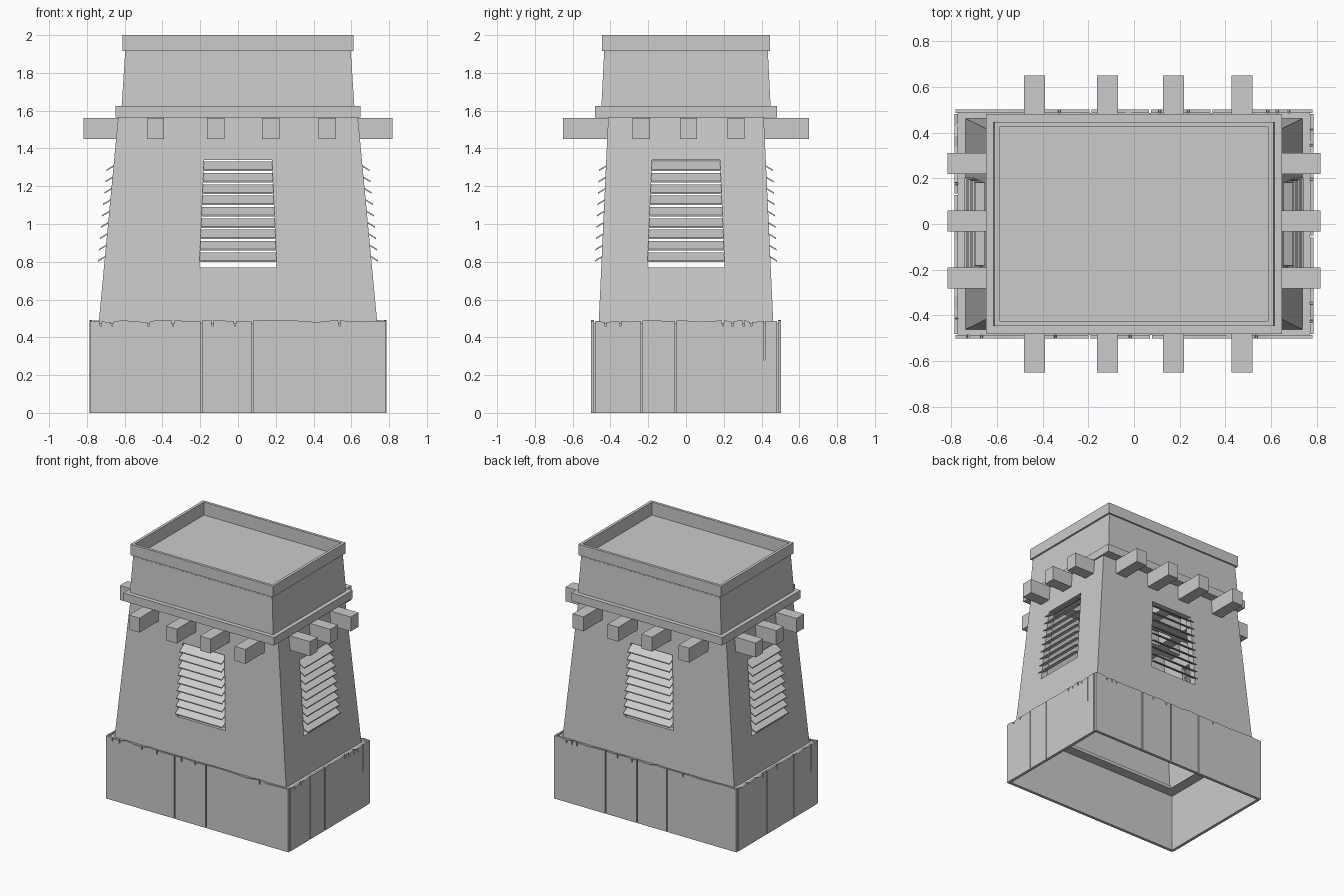
import bpy, bmesh, random

if "Cube" in bpy.data.objects:
    bpy.data.objects.remove(bpy.data.objects["Cube"])
random.seed(4)

Z0, Z1 = 0.475, 1.58            # tower wall bottom / top


def make(name, bm, recalc=True):
    if recalc:
        bmesh.ops.recalc_face_normals(bm, faces=bm.faces)
    me = bpy.data.meshes.new(name)
    bm.to_mesh(me)
    bm.free()
    ob = bpy.data.objects.new(name, me)
    bpy.context.collection.objects.link(ob)
    return ob


def place(side, u, out, z):
    """u runs left to right as seen from outside; side 0..3 = front, right, back, left"""
    return [(u, -out, z), (out, u, z), (-u, out, z), (-out, -u, z)][side]


def prism(bm, a, b):
    """Solid between two matching point loops"""
    va, vb = [bm.verts.new(p) for p in a], [bm.verts.new(p) for p in b]
    n = len(a)
    bm.faces.new(va)
    bm.faces.new(vb[::-1])
    for i in range(n):
        j = (i + 1) % n
        bm.faces.new((va[i], vb[i], vb[j], va[j]))


def loft(name, rings, closed):
    """Rectangular rings (half x, half y, z): capped solid, or closed hollow frame"""
    bm = bmesh.new()
    rs = [[bm.verts.new((sx * x, sy * y, z)) for sx, sy in
           ((-1, -1), (1, -1), (1, 1), (-1, 1))] for x, y, z in rings]
    for k in range(len(rs) if closed else len(rs) - 1):
        a, b = rs[k], rs[(k + 1) % len(rs)]
        for i in range(4):
            j = (i + 1) % 4
            bm.faces.new((a[i], a[j], b[j], b[i]))
    if not closed:
        bm.faces.new(rs[0])
        bm.faces.new(rs[-1])
    return make(name, bm)


def wall_size(z):
    t = (z - 0.48) / 1.08
    return 0.737 - 0.102 * t, 0.462 - 0.05 * t


def wall_out(side, z):
    return wall_size(z)[1 - side % 2]


def window_half(z):
    return 0.205 - 0.025 * (z - 0.77) / 0.57


# Hollow base core with an inward ledge
loft("base_core", [(0.772, 0.487, 0), (0.772, 0.487, 0.475), (0.68, 0.40, 0.475),
                   (0.68, 0.40, 0.45), (0.764, 0.479, 0.45), (0.764, 0.479, 0)], True)

# Base cladding: panels with gaps between them and a chipped top edge
gaps = [[-0.195, 0.075], [-0.235, -0.055], [-0.34, -0.07, 0.19], [-0.13, 0.2]]
bm = bmesh.new()
for side in range(4):
    half, out = ((0.787, 0.502), (0.486, 0.787))[side % 2]
    cuts = [-half] + gaps[side] + [half]
    for a, b in zip(cuts, cuts[1:]):
        a, b = a + 0.004, b - 0.004
        top, u = [(a, 0.488)], a + 0.05
        while u < b - 0.04:
            h = random.uniform(0.48, 0.492)
            top.append((u, h))
            if random.random() < 0.35:
                top += [(u + 0.003, 0.46), (u + 0.009, 0.458), (u + 0.011, h)]
            u += random.uniform(0.04, 0.09)
        if side % 2 and a < 0.415 < b:      # long crack near the corner
            top = [p for p in top if not 0.39 < p[0] < 0.44]
            top += [(0.412, 0.486), (0.413, 0.28), (0.418, 0.28), (0.419, 0.486)]
            top.sort(key=lambda p: p[0])
        loop = [(b, 0), (b, 0.487)] + top[::-1] + [(a, 0)]
        prism(bm, [place(side, u, out, z) for u, z in loop],
              [place(side, u, out - 0.015, z) for u, z in loop])
make("base_cladding", bm)

# Tapered tower shell with a window opening in each wall
bm = bmesh.new()
for side in range(4):
    def ring(zs, half):
        return [bm.verts.new(place(side, s * half(z), wall_out(side, z), z))
                for s, z in ((-1, zs[0]), (1, zs[0]), (1, zs[1]), (-1, zs[1]))]
    outer = ring((Z0, Z1), lambda z: wall_size(z)[side % 2])
    inner = ring((0.77, 1.34), window_half)
    for i in range(4):
        j = (i + 1) % 4
        bm.faces.new((outer[i], outer[j], inner[j], inner[i]))
bmesh.ops.remove_doubles(bm, verts=bm.verts, dist=0.001)
tower = make("tower_walls", bm, False)
mod = tower.modifiers.new("thickness", 'SOLIDIFY')
mod.thickness = 0.05
mod.offset = -1
mod.use_even_offset = True

# Tilted louver slats
bm = bmesh.new()
for side in range(4):
    for i in range(9):
        z = 0.80 + i * 0.06
        w, d = window_half(z) - 0.001, wall_out(side, z)
        prof = [(d + 0.035, z), (d + 0.035, z + 0.008),
                (d - 0.035, z + 0.05), (d - 0.035, z + 0.042)]
        prism(bm, *[[place(side, s * w, o, h) for o, h in prof] for s in (-1, 1)])
make("louver_slats", bm)

# Protruding roof beams running through the tower
def beam(name, x, y, hx, hy):
    ob = loft(name, [(hx, hy, 1.45), (hx, hy, 1.562)], False)
    ob.location = (x, y, 0)

for i, x in enumerate((-0.437, -0.117, 0.173, 0.473)):
    beam(f"long_side_beam_{i}", x, 0, 0.046, 0.65)
for i, y in enumerate((-0.237, 0.013, 0.265)):
    beam(f"short_side_beam_{i}", 0, y, 0.817, 0.046)

# Ledge band, parapet block and raised rim
loft("ledge_band", [(0.648, 0.482, 1.563), (0.648, 0.482, 1.625)], False)
loft("parapet", [(0.616, 0.448, 1.62), (0.598, 0.434, 1.90)], False)
loft("parapet_rim", [(0.612, 0.446, 1.915), (0.612, 0.446, 2.0), (0.59, 0.425, 2.0),
                     (0.59, 0.425, 1.89), (0.598, 0.433, 1.89), (0.598, 0.433, 1.915)], True)
